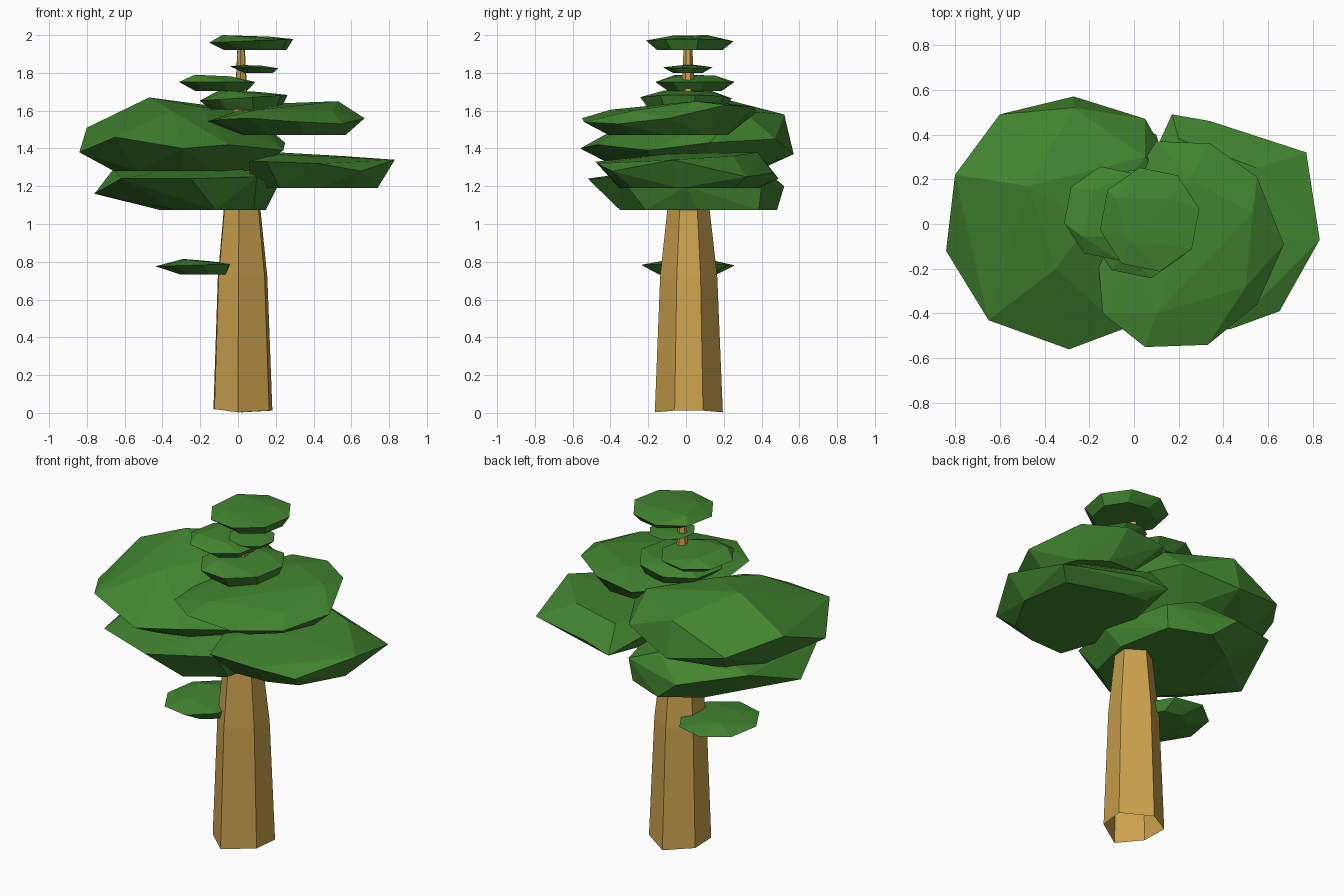
import bpy, bmesh
from math import cos, sin, tau

if "Cube" in bpy.data.objects:
    bpy.data.objects.remove(bpy.data.objects["Cube"])


def material(name, rgb):
    m = bpy.data.materials.new(name)
    m.diffuse_color = (*rgb, 1)
    m.use_nodes = True
    m.node_tree.nodes["Principled BSDF"].inputs["Base Color"].default_value = m.diffuse_color
    return m


LEAF = material("leaf_green", (0.055, 0.235, 0.03))
BARK = material("bark", (0.6, 0.36, 0.075))


def finish(name, bm, mat):
    bmesh.ops.recalc_face_normals(bm, faces=bm.faces)
    mesh = bpy.data.meshes.new(name)
    bm.to_mesh(mesh)
    bm.free()
    mesh.materials.append(mat)
    bpy.context.collection.objects.link(bpy.data.objects.new(name, mesh))


def clump(name, rim, bottom, crown):
    """Faceted leaf clump: hull of an outer rim, a shrunken underside and crown points.
    bottom = (centre, (x scale, y scale), z)"""
    (cx, cy), (sx, sy), zb = bottom
    under = [(cx + (x - cx) * sx, cy + (y - cy) * sy, zb) for x, y, _ in rim]
    bm = bmesh.new()
    for p in rim + under + crown:
        bm.verts.new(p)
    res = bmesh.ops.convex_hull(bm, input=bm.verts)
    junk = {g for g in res["geom_interior"] + res["geom_unused"] if isinstance(g, bmesh.types.BMVert)}
    bmesh.ops.delete(bm, geom=list(junk), context='VERTS')
    finish(name, bm, LEAF)


def small_clump(name, x, y, z, edge=0.7, tilt=0.0, peak=(-.5, .4), under=0.72, shift=0.15, turn=0.2, n=8):
    """Small saucer clump filling the x, y, z ranges. edge = rim height fraction,
    tilt raises the +x rim, peak places the highest facet, shift moves the underside in x."""
    cx, cy = sum(x) / 2, sum(y) / 2
    rx, ry, h = (x[1] - x[0]) / 2, (y[1] - y[0]) / 2, z[1] - z[0]
    rim = [(cx + rx * 1.03 * cos(tau * i / n + turn), cy + ry * 1.03 * sin(tau * i / n + turn),
            z[0] + h * (edge + tilt * cos(tau * i / n + turn))) for i in range(n)]
    px, py = peak
    crown = [(cx + rx * u, cy + ry * v, z[1] - h * d)
             for u, v, d in ((px, py, 0), (px * .6, -py, .04), (-px * .6, py, .1))]
    clump(name, rim, ((cx + rx * shift / (1 - under), cy), (under, under), z[0]), crown)


# Trunk: tapering six-sided column, open underneath, reaching the top clump
base = [(0, -.165), (.165, -.06), (.182, .09), (.02, .195), (-.13, .1), (-.125, -.06)]
levels = [(0, 1), (.72, .84), (1.08, .62), (1.4, .36), (1.7, .2), (1.95, .12)]
bm = bmesh.new()
rings = []
for z, s in levels:
    rings.append([bm.verts.new((.015 + (x - .015) * s, .01 + (y - .01) * s,
                                z if z else (.02 if x < -.1 else .012 if x > .1 else .003)))
                  for x, y in base])
for a, b in zip(rings, rings[1:]):
    for i in range(6):
        j = (i + 1) % 6
        bm.faces.new((a[i], a[j], b[j], b[i]))
bm.faces.new(rings[-1])
finish("trunk", bm, BARK)

# Large upper left clump
clump("upper_left_foliage",
      [(-.84, -.12, 1.38), (-.8, .22, 1.51), (-.6, .49, 1.43), (-.27, .57, 1.37), (.05, .47, 1.45),
       (.25, .12, 1.43), (.24, -.2, 1.39), (-.05, -.47, 1.42), (-.29, -.56, 1.4), (-.65, -.43, 1.46)],
      ((-.3, .05), (.66, .62), 1.28),
      [(-.47, .17, 1.67), (-.27, .52, 1.58), (.05, .3, 1.6), (-.2, 0, 1.62), (-.35, -.2, 1.6)])

# Lower left clump
clump("lower_left_foliage",
      [(-.76, 0, 1.16), (-.66, .35, 1.29), (-.3, .52, 1.2), (.1, .4, 1.21), (.21, 0, 1.2),
       (.1, -.35, 1.25), (-.25, -.52, 1.24), (-.62, -.38, 1.24)],
      ((.06, .33), (.58, .8), 1.075),
      [(-.5, .3, 1.31), (-.1, .4, 1.3), (0, -.1, 1.3), (-.4, -.2, 1.28)])

# Lower right clump
clump("lower_right_foliage",
      [(.83, -.07, 1.34), (.65, -.39, 1.28), (.43, -.47, 1.32), (.15, -.48, 1.33), (.02, -.1, 1.33),
       (.06, .25, 1.32), (.17, .49, 1.24), (.34, .46, 1.27), (.77, .32, 1.25)],
      ((.45, .05), (.76, .76), 1.19),
      [(.2, .38, 1.38), (.18, -.1, 1.37), (.55, .25, 1.36)])

# Upper right clump
clump("upper_right_foliage",
      [(.67, -.09, 1.56), (.55, -.36, 1.53), (.33, -.54, 1.54), (.05, -.55, 1.56), (-.14, -.4, 1.55),
       (-.17, -.05, 1.54), (.1, .37, 1.59), (.34, .36, 1.62), (.55, .21, 1.63)],
      ((.38, -.1), (.65, .68), 1.47),
      [(.53, .05, 1.65), (.5, -.28, 1.6), (.1, -.4, 1.605), (0, 0, 1.6), (.25, .2, 1.64)])

# Small clumps up the stem, and the low side branch
small_clump("stem_foliage_lower", (-.2, .26), (-.24, .24), (1.605, 1.71), .6, .15, (-.55, .5), .8, .05)
small_clump("stem_foliage_middle", (-.31, .09), (-.16, .255), (1.705, 1.79), .55, 0, (-.6, -.5), .68, .1)
small_clump("stem_foliage_upper", (-.04, .21), (-.12, .14), (1.8, 1.842), .7, -.12, (-.6, .3), .6, .2)
small_clump("crown_foliage", (-.15, .29), (-.21, .25), (1.92, 2.0), .62, .12, (-.7, .4), .74, .1)
small_clump("side_foliage", (-.435, -.02), (-.235, .255), (.733, .815), .6, .08, (-.3, .4), .62, .25)
